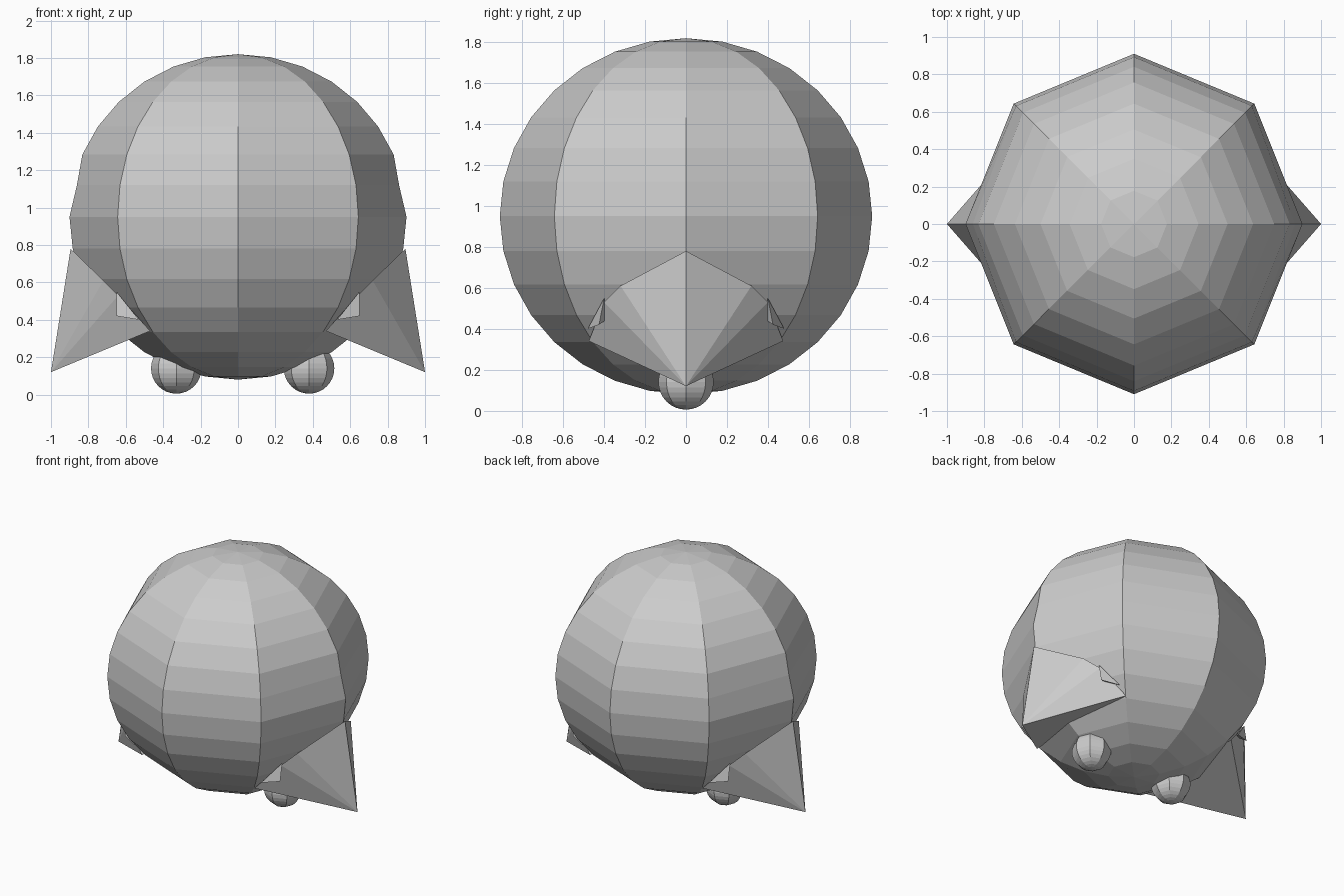
import bpy, bmesh

if "Cube" in bpy.data.objects:
    bpy.data.objects.remove(bpy.data.objects["Cube"])


def finish(bm, name):
    bmesh.ops.recalc_face_normals(bm, faces=bm.faces)
    me = bpy.data.meshes.new(name)
    bm.to_mesh(me)
    bm.free()
    ob = bpy.data.objects.new(name, me)
    bpy.context.collection.objects.link(ob)
    return ob


def ball(name, loc, rx, rz):
    bm = bmesh.new()
    bmesh.ops.create_uvsphere(bm, u_segments=8, v_segments=16, radius=1)
    bmesh.ops.scale(bm, vec=(rx, rx, rz), verts=bm.verts)
    bmesh.ops.translate(bm, vec=loc, verts=bm.verts)
    return finish(bm, name)


# Eight-sided body, slightly flattened along the side ridges
body = ball("body", (0, 0, 0.95), 0.91, 0.87)
for v in body.data.vertices:
    if abs(v.co.y) < 0.01 and 1.1 < v.co.z < 1.15:
        v.co.x *= 0.965
    elif abs(v.co.y) < 0.01 and abs(v.co.x) > 0.01:
        v.co.x *= 0.99

# Feet, not quite evenly placed
ball("left_foot", (-0.33, 0, 0.14), 0.135, 0.135)
ball("right_foot", (0.38, 0, 0.14), 0.135, 0.135)


# Pointed side fins: a fan from the tip to points on the body
def fin(name, side):
    bm = bmesh.new()
    tip = bm.verts.new((side, 0, 0.12))
    half = [(0.72, 0.32, 0.61), (0.64, 0.40, 0.53), (0.47, 0.475, 0.34)]
    ring = [(0.895, 0, 0.78)] + half + [(x, -y, z) for x, y, z in reversed(half)]
    base = [bm.verts.new((side * x, y, z)) for x, y, z in ring]
    for i, v in enumerate(base):
        bm.faces.new((tip, v, base[(i + 1) % len(base)]))
    # Small barb behind each fin edge
    for s in (1, -1):
        pts = [(0.65, 0.40, 0.55), (0.65, 0.425, 0.42),
               (0.53, 0.48, 0.40), (0.58, 0.38, 0.45)]
        p = [bm.verts.new((side * x, s * y, z)) for x, y, z in pts]
        for f in ((0, 1, 2), (0, 1, 3), (1, 2, 3), (0, 2, 3)):
            bm.faces.new([p[k] for k in f])
    finish(bm, name)


fin("left_fin", -1)
fin("right_fin", 1)
